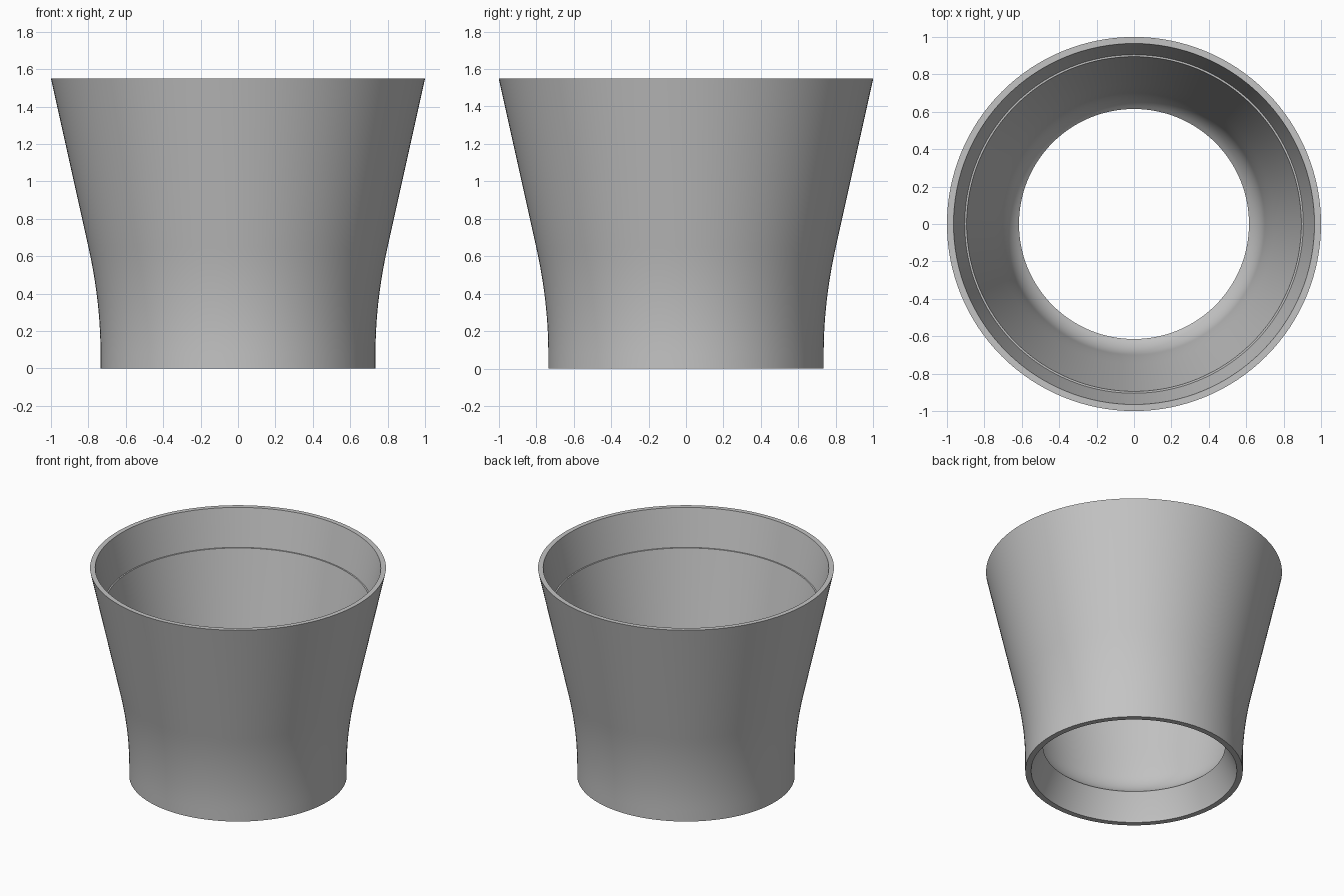
import bpy
import bmesh
import math
from mathutils import Vector

cube = bpy.data.objects.get("Cube")
if cube:
    bpy.data.objects.remove(cube, do_unlink=True)

SIDES = 128


def bend(a, b, c, steps=10):
    """Points (radius, height) along a smooth bend from a to c, pulled toward b."""
    a, b, c = Vector(a), Vector(b), Vector(c)
    return [(1 - t) ** 2 * a + 2 * t * (1 - t) * b + t * t * c
            for t in (i / steps for i in range(steps + 1))]


# Closed wall section: foot, outer wall, rim, seat ledge, inner wall, throat
outer = [(0.735, 0)] + bend((0.735, 0.08), (0.735, 0.36), (0.80, 0.65)) + [(1, 1.55)]
rim = [(0.965, 1.55), (0.905, 1.28), (0.895, 1.28)]
inner = bend((0.765, 0.68), (0.715, 0.46), (0.70, 0.36), 6)
throat = bend((0.70, 0.36), (0.685, 0.25), (0.615, 0.195), 8)[1:]
foot = [(0.69, 0.02), (0.695, 0)]
section = outer + rim + inner + throat + foot

# Revolve the section
bm = bmesh.new()
verts = [bm.verts.new((r, 0, z)) for r, z in section]
edges = [bm.edges.new((v, verts[(i + 1) % len(verts)])) for i, v in enumerate(verts)]
bmesh.ops.spin(bm, geom=verts + edges, cent=(0, 0, 0), axis=(0, 0, 1),
               angle=math.tau, steps=SIDES, use_merge=True)
bmesh.ops.remove_doubles(bm, verts=bm.verts, dist=0.0001)
bmesh.ops.recalc_face_normals(bm, faces=bm.faces)
mesh = bpy.data.meshes.new("flared_sleeve")
bm.to_mesh(mesh)
bm.free()
sleeve = bpy.data.objects.new("flared_sleeve", mesh)
bpy.context.collection.objects.link(sleeve)

# Plain grey material
grey = bpy.data.materials.new("light_grey")
grey.use_nodes = True
colour = (0.55, 0.55, 0.55, 1)
grey.diffuse_color = colour
grey.node_tree.nodes["Principled BSDF"].inputs["Base Color"].default_value = colour
mesh.materials.append(grey)

# Smooth walls with crisp rims
bpy.ops.object.select_all(action="DESELECT")
sleeve.select_set(True)
bpy.context.view_layer.objects.active = sleeve
bpy.ops.object.shade_smooth_by_angle(angle=math.radians(20))
